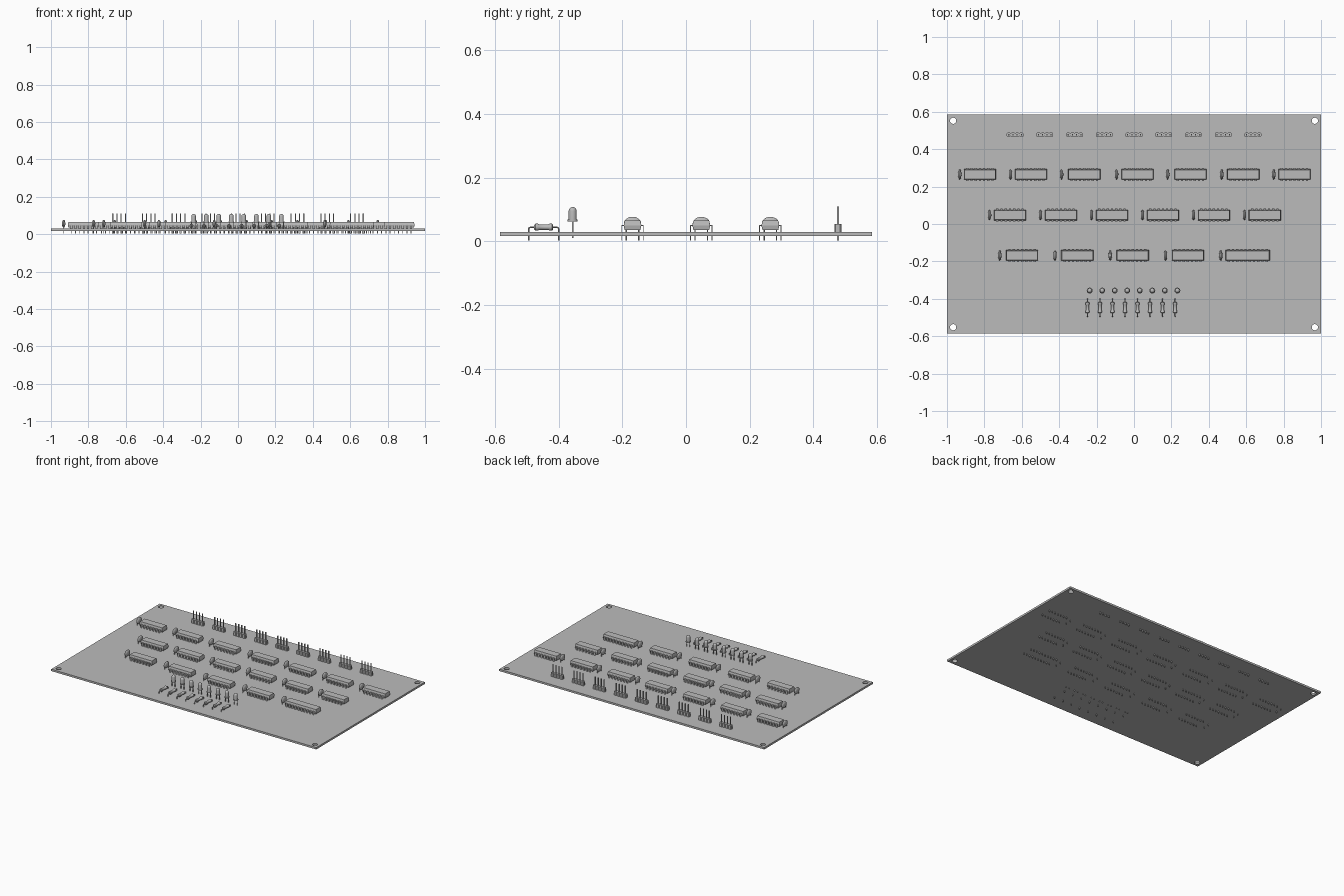
import bpy, bmesh, math
from mathutils import Matrix, Vector

if "Cube" in bpy.data.objects:
    bpy.data.objects.remove(bpy.data.objects["Cube"])

grey = bpy.data.materials.new("plain grey")
grey.use_nodes = True
grey.diffuse_color = (0.5, 0.5, 0.5, 1)
grey.node_tree.nodes["Principled BSDF"].inputs["Base Color"].default_value = (0.5, 0.5, 0.5, 1)

PITCH = 0.0225           # spacing of pins
BOTTOM, TOP = 0.017, 0.03  # faces of the board
TIP = 0.003              # lower end of the pins


def box(bm, x0, x1, y0, y1, z0, z1):
    mat = Matrix.Translation(((x0 + x1) / 2, (y0 + y1) / 2, (z0 + z1) / 2))
    mat = mat @ Matrix.Diagonal((x1 - x0, y1 - y0, z1 - z0, 1))
    return bmesh.ops.create_cube(bm, size=1, matrix=mat)["verts"]


def lathe(bm, profile, matrix=Matrix(), steps=20):
    """Spin (radius, height) points around the local z axis."""
    verts = [bm.verts.new((r, 0, z)) for r, z in profile]
    edges = [bm.edges.new(pair) for pair in zip(verts, verts[1:])]
    made = bmesh.ops.spin(bm, geom=verts + edges, axis=(0, 0, 1), cent=(0, 0, 0),
                          angle=math.tau, steps=steps, use_duplicate=False)
    new = set(verts)
    for face in bm.faces:
        if any(v in new for v in face.verts) or not face.tag:
            new.update(face.verts)
    bmesh.ops.transform(bm, matrix=matrix, verts=list(new))
    bmesh.ops.remove_doubles(bm, verts=list(new), dist=1e-5)
    for face in bm.faces:
        face.tag = True


def rod(bm, points, radius, sides=8):
    """Round wire along a path in the yz plane."""
    pts = [Vector(p) for p in points]
    rings = []
    for i, p in enumerate(pts):
        d = (pts[min(i + 1, len(pts) - 1)] - pts[max(i - 1, 0)]).normalized()
        u = Vector((1, 0, 0))
        v = d.cross(u)
        angles = [math.tau * k / sides for k in range(sides)]
        rings.append([bm.verts.new(p + radius * (math.cos(a) * u + math.sin(a) * v)) for a in angles])
    for a, b in zip(rings, rings[1:]):
        for k in range(sides):
            bm.faces.new((a[k], a[(k + 1) % sides], b[(k + 1) % sides], b[k]))
    bm.faces.new(rings[0][::-1])
    bm.faces.new(rings[-1])


def mesh_of(bm, name, smooth=False):
    bmesh.ops.recalc_face_normals(bm, faces=bm.faces)
    mesh = bpy.data.meshes.new(name)
    for face in bm.faces:
        face.smooth = smooth
    for edge in bm.edges:
        edge.smooth = not edge.is_manifold or edge.calc_face_angle(0) < math.radians(40)
    bm.to_mesh(mesh)
    bm.free()
    mesh.materials.append(grey)
    return mesh


def place(mesh, name, x=0, y=0):
    obj = bpy.data.objects.new(name, mesh)
    obj.location = (x, y, 0)
    bpy.context.collection.objects.link(obj)
    return obj


# Board with a round hole in each corner
bm = bmesh.new()
box(bm, -1, 1, -0.585, 0.585, BOTTOM, TOP)
board = place(mesh_of(bm, "board"), "board")
bm = bmesh.new()
for sx in (-1, 1):
    for sy in (-1, 1):
        bmesh.ops.create_cone(bm, cap_ends=True, segments=24, radius1=0.0165, radius2=0.0165,
                              depth=0.1, matrix=Matrix.Translation((sx * 0.967, sy * 0.552, 0.02)))
cutter = place(mesh_of(bm, "hole_cutter"), "hole_cutter")
cutter.hide_render = True
cut = board.modifiers.new("holes", "BOOLEAN")
cut.object, cut.operation, cut.solver = cutter, "DIFFERENCE", "EXACT"
bpy.context.view_layer.objects.active = board
bpy.ops.object.modifier_apply(modifier="holes")
bpy.data.objects.remove(cutter)


# Chip with two rows of bent pins
def chip_mesh(pins, length):
    bm = bmesh.new()
    h, mid = length / 2, 0.05
    for z0, z1 in ((0.035, mid), (mid, 0.065)):
        for v in box(bm, -h, h, -0.028, 0.028, z0, z1):
            if abs(v.co.z - mid) > 0.001:
                v.co.y *= 0.88
                v.co.x -= math.copysign(0.003, v.co.x)
    for i in range(pins):
        x = (i - (pins - 1) / 2) * PITCH
        for s in (-1, 1):
            ys = sorted((s * 0.026, s * 0.035))
            box(bm, x - 0.006, x + 0.006, *ys, mid - 0.0015, mid + 0.0015)
            ys = sorted((s * 0.0325, s * 0.035))
            box(bm, x - 0.006, x + 0.006, *ys, TOP, mid)
            box(bm, x - 0.0022, x + 0.0022, *ys, TIP, TOP)
    return mesh_of(bm, "chip")


small_chip, long_chip = chip_mesh(7, 0.172), chip_mesh(10, 0.236)

# Lens-shaped capacitor on two leads
bm = bmesh.new()
bmesh.ops.create_uvsphere(bm, u_segments=20, v_segments=12, radius=1,
                          matrix=Matrix.Translation((0, 0, 0.056)) @ Matrix.Diagonal((0.009, 0.027, 0.021, 1)))
for s in (-1, 1):
    rod(bm, [(0, s * 0.011, 0.05), (0, s * 0.0195, 0.036), (0, s * 0.0195, TIP)], 0.002)
capacitor = mesh_of(bm, "capacitor", True)

# Three rows of chips, each with a capacitor at its right end
rows = [
    (0.265, [-0.824, -0.551, -0.266, 0.019, 0.302, 0.584, 0.858],
     [-0.932, -0.66, -0.387, -0.093, 0.18, 0.469, 0.747]),
    (0.048, [-0.663 + 0.2725 * i for i in range(6)], [-0.772 + 0.2725 * i for i in range(6)]),
    (-0.168, [-0.598, -0.303, -0.007, 0.288, 0.608], [-0.718 + 0.2955 * i for i in range(5)]),
]
for y, chips, caps in rows:
    for x in chips:
        place(long_chip if x == 0.608 else small_chip, "chip", x, y)
    for x in caps:
        place(capacitor, "capacitor", x, y)

# Four-pin headers along the back
bm = bmesh.new()
for i in range(4):
    x = (i - 1.5) * PITCH
    blk = box(bm, x - PITCH / 2, x + PITCH / 2, -0.011, 0.011, TOP, 0.055)
    edges = [e for e in {e for v in blk for e in v.link_edges}
             if abs(e.verts[0].co.z - e.verts[1].co.z) > 0.01]
    bmesh.ops.bevel(bm, geom=edges, offset=0.004, segments=1, affect="EDGES")
    box(bm, x - 0.003, x + 0.003, -0.003, 0.003, TIP, 0.11)
header = mesh_of(bm, "pin_header")
for i in range(9):
    place(header, "pin_header", -0.636 + 0.159 * i, 0.477)

# Domed lamp with a flange and two leads
bm = bmesh.new()
dome = [(0.0125 * math.cos(a), 0.0955 + 0.0125 * math.sin(a))
        for a in [math.pi / 2 * k / 6 for k in range(7)]]
lathe(bm, [(0, 0.062), (0.0158, 0.062), (0.0158, 0.068), (0.0125, 0.068)] + dome)
for s in (-1, 1):
    box(bm, s * PITCH / 2 - 0.002, s * PITCH / 2 + 0.002, -0.002, 0.002, 0.011, 0.063)
lamp = mesh_of(bm, "lamp", True)

# Resistor lying along y with bulged ends and bent leads
bm = bmesh.new()
half = [(0, -0.03), (0.007, -0.03), (0.0108, -0.026), (0.0108, -0.018), (0.0085, -0.014)]
lathe(bm, half + [(r, -z) for r, z in reversed(half)],
      Matrix.Translation((0, 0, 0.0445)) @ Matrix.Rotation(math.pi / 2, 4, "X"))
for s in (-1, 1):
    rod(bm, [(0, s * 0.028, 0.0445), (0, s * 0.041, 0.0445), (0, s * 0.0455, 0.0425),
             (0, s * 0.0475, 0.038), (0, s * 0.0475, TIP)], 0.0025)
resistor = mesh_of(bm, "resistor", True)

for i in range(8):
    place(lamp, "lamp", -0.237 + 0.067 * i, -0.356)
    place(resistor, "resistor", -0.249 + 0.067 * i, -0.447)
